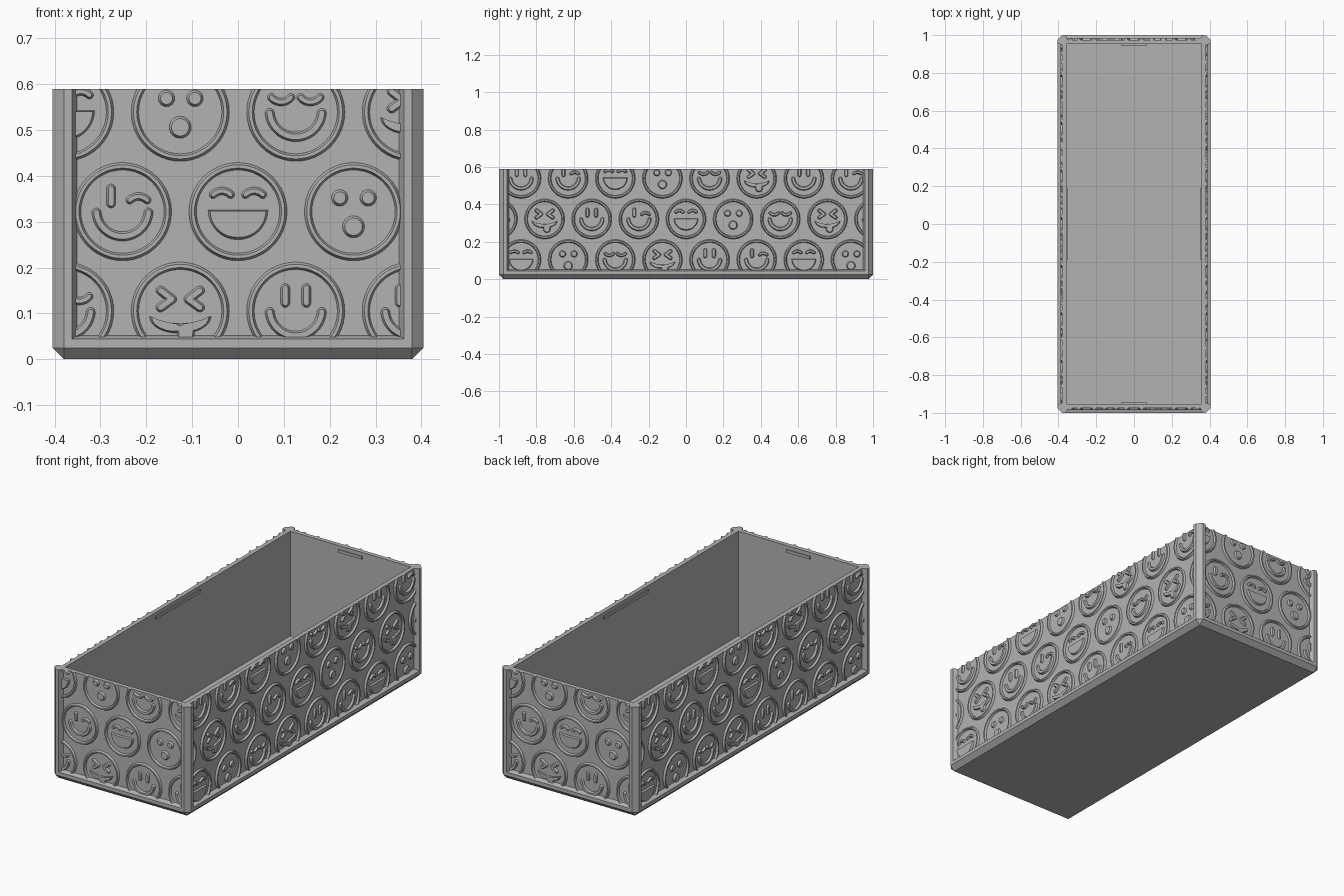
import bpy, bmesh
from math import sin, cos, pi, radians
from mathutils import Vector, Matrix

if "Cube" in bpy.data.objects:
    bpy.data.objects.remove(bpy.data.objects["Cube"], do_unlink=True)

HX, HY, TOP = 0.405, 1.0, 0.59      # half width, half length, height
CHAMFER, DEPTH, RAISE = 0.025, 0.025, 0.01
WALL, FLOOR = 0.048, 0.03
PITCH, ROW = 0.252, 0.217

grey = bpy.data.materials.new("plain grey")
grey.use_nodes = True
grey.diffuse_color = (0.45, 0.45, 0.45, 1)
grey.node_tree.nodes["Principled BSDF"].inputs["Base Color"].default_value = (0.45, 0.45, 0.45, 1)


def make_object(name, bm, matrix=None):
    bmesh.ops.recalc_face_normals(bm, faces=bm.faces)
    mesh = bpy.data.meshes.new(name)
    bm.to_mesh(mesh)
    bm.free()
    mesh.materials.append(grey)
    ob = bpy.data.objects.new(name, mesh)
    bpy.context.collection.objects.link(ob)
    if matrix:
        ob.matrix_world = matrix
    return ob


def add_box(bm, x, y, z0, z1):
    m = Matrix.Translation((0, 0, (z0 + z1) / 2)) @ Matrix.Diagonal((2 * x, 2 * y, z1 - z0, 1))
    bmesh.ops.create_cube(bm, size=1, matrix=m)


def frustum(bm, base, top, low, high):
    """Solid between two outlines on a side panel (outward is -y)."""
    a = [bm.verts.new((u, -low, v)) for u, v in base]
    b = [bm.verts.new((u, -high, v)) for u, v in top]
    bm.faces.new(a)
    bm.faces.new(b)
    for i in range(len(a)):
        j = (i + 1) % len(a)
        bm.faces.new((a[i], a[j], b[j], b[i]))


# ---- relief strokes and shapes
def arc(cx, cy, r, a0, a1, n):
    return [Vector((cx + r * cos(radians(a0 + (a1 - a0) * i / n)),
                    cy + r * sin(radians(a0 + (a1 - a0) * i / n)))) for i in range(n + 1)]


def outline(path, w):
    """Round-ended outline of a stroke along a path."""
    n = len(path)
    left, right = [], []
    for i, p in enumerate(path):
        t = (path[min(i + 1, n - 1)] - path[max(i - 1, 0)]).normalized()
        side = Vector((-t.y, t.x)) * w
        left.append(p + side)
        right.append(p - side)

    def cap(p, start):
        d = start - p
        c, s = d.x, d.y
        return [p + Vector((c * cos(a) + s * sin(a), s * cos(a) - c * sin(a)))
                for a in (pi * k / 6 for k in range(1, 6))]
    return left + cap(path[-1], left[-1]) + right[::-1] + cap(path[0], right[0])


def stroke(bm, path, w=0.011):
    frustum(bm, outline(path, w), outline(path, w - 0.005), -0.002, RAISE)


def blob(bm, pts):
    mid = sum(pts, Vector((0, 0))) / len(pts)
    frustum(bm, pts, [mid + (p - mid) * (1 - 0.006 / (p - mid).length) for p in pts], -0.002, RAISE)


def disc(bm, x, y, r):
    blob(bm, arc(x, y, r, 0, 345, 23))


def ring(bm):
    n = 48
    profile = [(0.108, -0.002), (0.102, RAISE), (0.095, RAISE), (0.09, -0.002)]
    loops = [[bm.verts.new((r * cos(2 * pi * i / n), -h, r * sin(2 * pi * i / n)))
              for i in range(n)] for r, h in profile]
    for k in range(4):
        a, b = loops[k], loops[(k + 1) % 4]
        for i in range(n):
            j = (i + 1) % n
            bm.faces.new((a[i], a[j], b[j], b[i]))


def tall_eye(bm, x):
    stroke(bm, [Vector((x, 0.018)), Vector((x, 0.05))])


def lid_eye(bm, x, y, up=True):
    if up:
        stroke(bm, arc(x, y - 0.022, 0.027, 135, 45, 8), 0.0095)
    else:
        stroke(bm, arc(x, y + 0.02, 0.028, 220, 320, 8), 0.0095)


def squint_eyes(bm):
    for s in (-1, 1):
        tip = Vector((s * 0.018, 0.026))
        for y in (0.045, 0.008):
            stroke(bm, [Vector((s * 0.043, y)), tip])


def smile(bm):
    stroke(bm, arc(0, 0.003, 0.057, 185, 355, 20))


def smiling(bm):
    tall_eye(bm, -0.023)
    tall_eye(bm, 0.023)
    smile(bm)


def winking(bm):
    tall_eye(bm, -0.025)
    lid_eye(bm, 0.035, 0.028)
    smile(bm)


def laughing(bm):
    lid_eye(bm, -0.035, 0.04)
    lid_eye(bm, 0.035, 0.04)
    blob(bm, arc(0, 0.004, 0.066, 180, 360, 20))


def surprised(bm):
    disc(bm, -0.03, 0.03, 0.019)
    disc(bm, 0.032, 0.03, 0.019)
    disc(bm, 0, -0.033, 0.025)


def content(bm):
    lid_eye(bm, -0.032, 0.03, False)
    lid_eye(bm, 0.032, 0.03, False)
    smile(bm)


def tongue_out(bm):
    squint_eyes(bm)
    lower = [Vector((p.x, -0.012 + (p.y + 0.012) * 0.55)) for p in arc(0, -0.012, 0.068, 180, 360, 16)]
    blob(bm, lower + arc(0, 0.128, 0.155, 296, 244, 8))
    blob(bm, arc(0.012, -0.055, 0.02, 180, 360, 10) + [Vector((0.032, -0.03)), Vector((-0.008, -0.03))])


FACES = [smiling, winking, laughing, surprised, content, tongue_out]


def relief(half):
    """Grid of round faces, trimmed to the window of one side panel."""
    bm = bmesh.new()
    limit = half - 0.05
    for row, shift, first in ((0, 0.5, 0), (1, 0, 2), (2, 0.5, 4)):
        for k in range(-5, 6):
            u = (k + shift) * PITCH
            if abs(u) > limit + 0.105:
                continue
            old = len(bm.verts)
            ring(bm)
            FACES[(first + k) % 6](bm)
            bm.verts.ensure_lookup_table()
            bmesh.ops.translate(bm, verts=bm.verts[old:], vec=(u, 0, 0.105 + row * ROW))
    bmesh.ops.triangulate(bm, faces=bm.faces)
    for co, no in (((limit, 0, 0), (1, 0, 0)), ((-limit, 0, 0), (-1, 0, 0)),
                   ((0, 0, 0.049), (0, 0, -1)), ((0, 0, TOP), (0, 0, 1))):
        bmesh.ops.bisect_plane(bm, geom=bm.verts[:] + bm.edges[:] + bm.faces[:],
                               plane_co=co, plane_no=no, clear_outer=True)
        bmesh.ops.holes_fill(bm, edges=[e for e in bm.edges if e.is_boundary], sides=0)
    return bm


# ---- box body: chamfered block
bm = bmesh.new()
add_box(bm, HX, HY, 0, TOP)
edges = [e for e in bm.edges if min(v.co.z for v in e.verts) < 0.1]
bmesh.ops.bevel(bm, geom=edges, offset=CHAMFER, segments=1, affect='EDGES')
body = make_object("box_body", bm)

# cutters for the cavity and the four sunken side windows
bm = bmesh.new()
add_box(bm, HX - WALL, HY - WALL, FLOOR, TOP + 0.2)
cutters = [make_object("cavity_cutter", bm)]
sides = [("front", HX, HY, 0), ("left", HY, HX, 1), ("back", HX, HY, 2), ("right", HY, HX, 3)]
for name, half, out, turn in sides:
    def window(inset, z):
        w = half - inset
        return [(-w, z), (w, z), (w, TOP + 0.2), (-w, TOP + 0.2)]
    bm = bmesh.new()
    frustum(bm, window(0.054, 0.052), window(0.032, 0.036), out - DEPTH, out + DEPTH)
    cutters.append(make_object(name + "_cutter", bm, Matrix.Rotation(turn * pi / 2, 4, 'Z')))
for c in cutters:
    c.hide_render = True
    mod = body.modifiers.new(c.name, 'BOOLEAN')
    mod.operation, mod.solver, mod.object = 'DIFFERENCE', 'EXACT', c
bpy.context.view_layer.update()
carved = bpy.data.meshes.new_from_object(body.evaluated_get(bpy.context.evaluated_depsgraph_get()))
body.modifiers.clear()
body.data = carved
for c in cutters:
    bpy.data.objects.remove(c, do_unlink=True)

# ---- raised faces and inner lid catches on each side
for name, half, out, turn in sides:
    spin = Matrix.Rotation(turn * pi / 2, 4, 'Z')
    ob = make_object(name + "_face_relief", relief(half),
                     spin @ Matrix.Translation((0, -(out - DEPTH), 0)))
    bpy.ops.object.select_all(action='DESELECT')
    ob.select_set(True)
    bpy.context.view_layer.objects.active = ob
    bpy.ops.object.shade_smooth_by_angle(angle=radians(25))
    bm = bmesh.new()
    length = 0.19 if half == HY else 0.07
    add_box(bm, length, 0.006, 0.555, 0.57)
    make_object(name + "_lid_catch", bm, spin @ Matrix.Translation((0, -(out - WALL), 0)))
